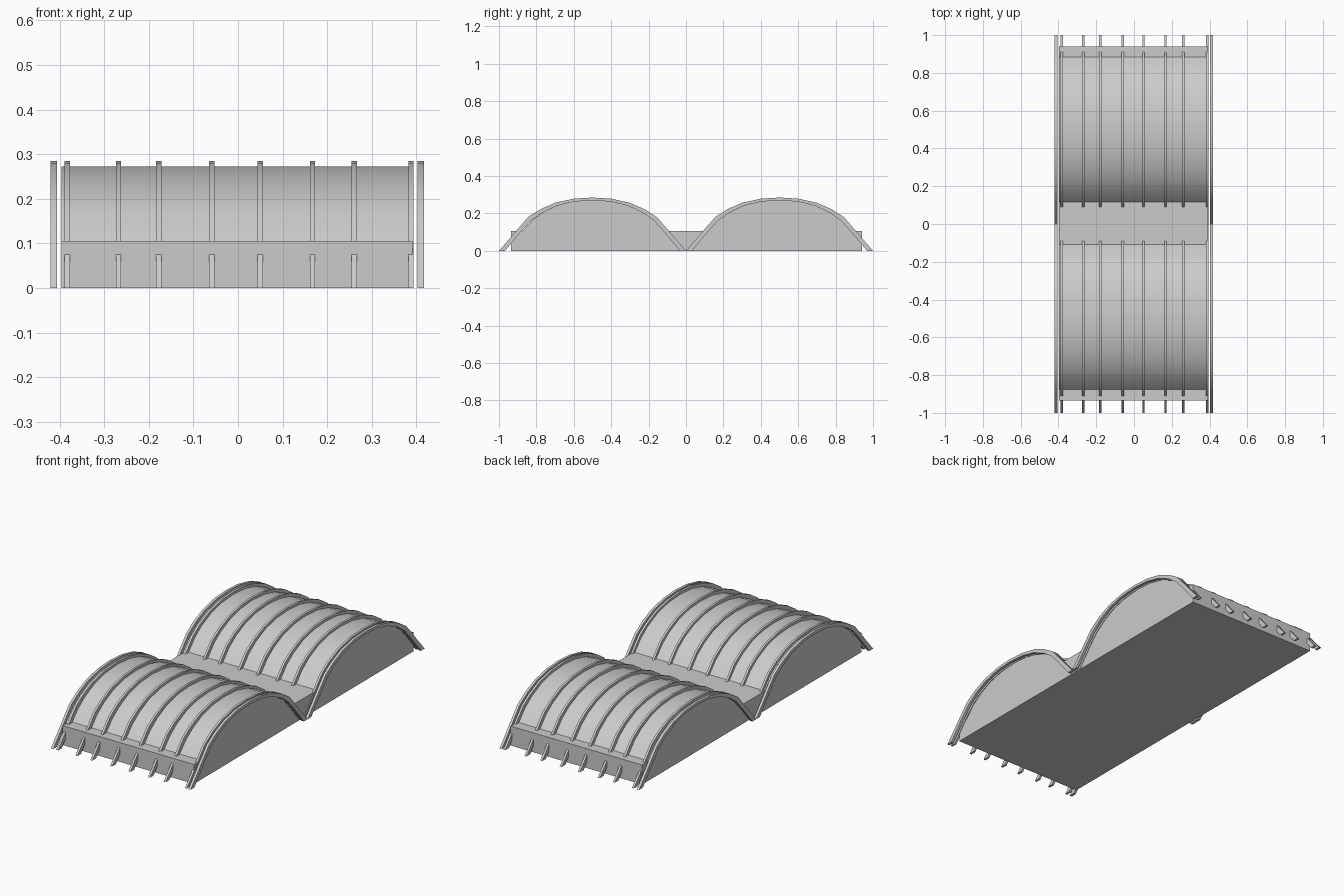
import bpy
import bmesh
import math

cube = bpy.data.objects.get("Cube")
if cube:
    bpy.data.objects.remove(cube, do_unlink=True)

grey = bpy.data.materials.new("light_grey")
grey.use_nodes = True
COLOUR = (0.6, 0.6, 0.6, 1)
grey.diffuse_color = COLOUR
grey.node_tree.nodes["Principled BSDF"].inputs["Base Color"].default_value = COLOUR

# Half arch profiles as (distance from arch centre, height), foot to crown
OUTER = [(0.5, 0), (0.435, 0.075), (0.395, 0.122), (0.345, 0.18), (0.28, 0.222),
         (0.2, 0.257), (0.1, 0.279), (0, 0.285)]
INNER = [(0.468, 0), (0.41, 0.07), (0.38, 0.105), (0.33, 0.16), (0.27, 0.203),
         (0.19, 0.241), (0.1, 0.263), (0, 0.27)]
VAULT = [(0.384, 0.104), (0.332, 0.163), (0.272, 0.206), (0.192, 0.243),
         (0.1, 0.265), (0, 0.272)]


def arch(half):
    """Mirror a half profile into a full arch running from -y to +y."""
    return [(-y, z) for y, z in half] + [(y, z) for y, z in reversed(half[:-1])]


def extrude_profile(name, profile, x0, x1, cy=0):
    """Extrude a closed (y, z) outline along x."""
    bm = bmesh.new()
    face = bm.faces.new([bm.verts.new((x0, y + cy, z)) for y, z in profile])
    ext = bmesh.ops.extrude_face_region(bm, geom=[face])
    moved = [v for v in ext["geom"] if isinstance(v, bmesh.types.BMVert)]
    bmesh.ops.translate(bm, verts=moved, vec=(x1 - x0, 0, 0))
    bmesh.ops.recalc_face_normals(bm, faces=bm.faces)
    mesh = bpy.data.meshes.new(name)
    bm.to_mesh(mesh)
    bm.free()
    mesh.materials.append(grey)
    obj = bpy.data.objects.new(name, mesh)
    bpy.context.collection.objects.link(obj)
    bpy.ops.object.select_all(action="DESELECT")
    obj.select_set(True)
    bpy.context.view_layer.objects.active = obj
    bpy.ops.object.shade_smooth_by_angle(angle=math.radians(25))
    return obj


BODY = (-0.396, 0.391)
RIB_CENTRES = [-0.383, -0.268, -0.178, -0.059, 0.05, 0.167, 0.261, 0.388]
END_RIBS = [-0.413, 0.41]

# Base slab, whose top shows as the ledges and the valley floor
extrude_profile("base_slab", [(-0.935, 0), (0.94, 0), (0.94, 0.105), (-0.935, 0.105)], *BODY)

# Two vaults with their ribs
rib_outline = arch(OUTER) + arch(INNER)[::-1]
for side, cy in (("front", -0.5), ("back", 0.5)):
    vault_shift = 0.008 if side == "front" else 0
    extrude_profile(f"{side}_vault", arch(VAULT), *BODY, cy + vault_shift)
    for i, x in enumerate(RIB_CENTRES):
        extrude_profile(f"{side}_rib_{i + 1}", rib_outline, x - 0.006, x + 0.006, cy)
    for label, x in zip(("right", "left"), END_RIBS):
        extrude_profile(f"{side}_{label}_end_rib", rib_outline, x - 0.007, x + 0.007, cy)
